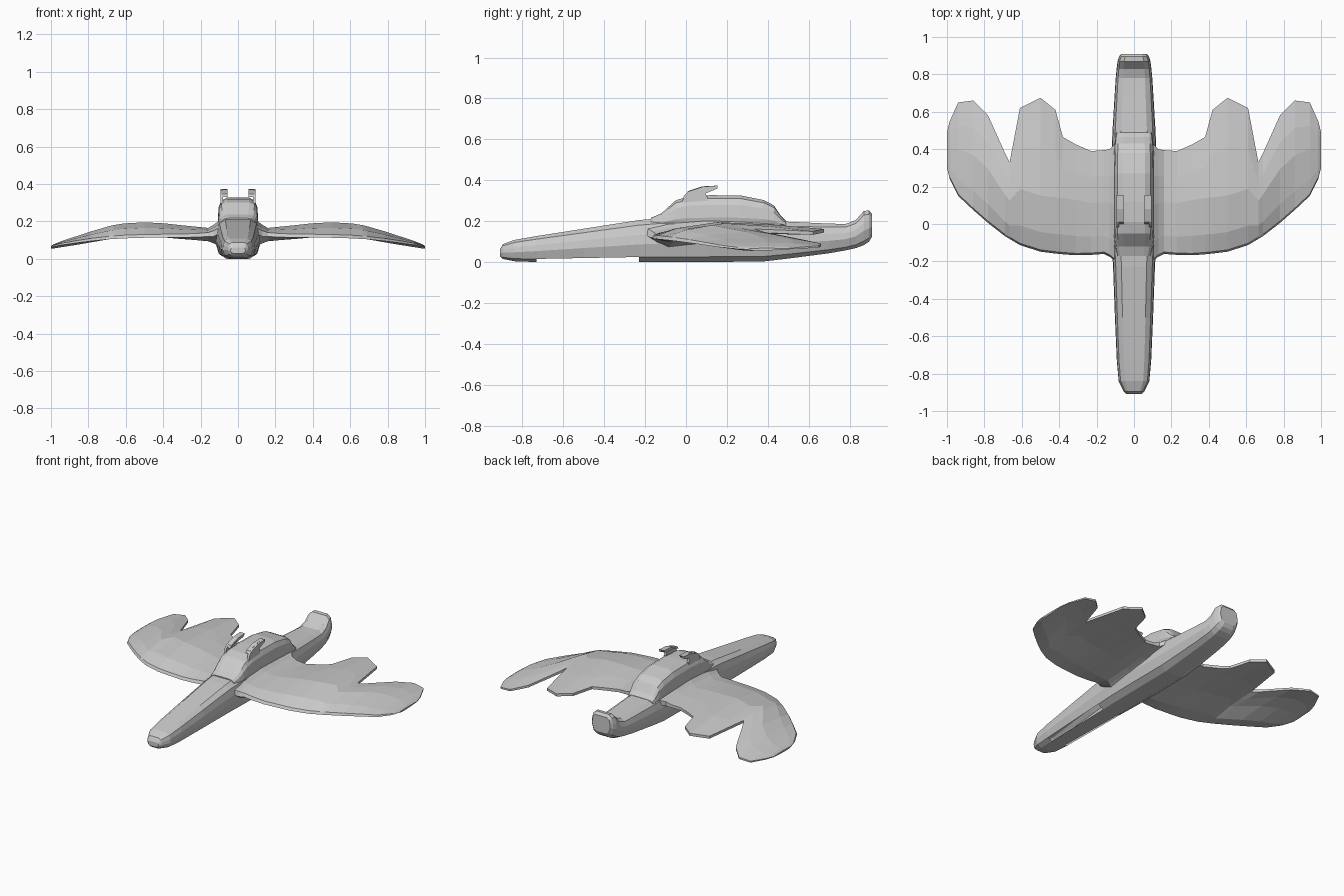
import bpy, bmesh


def finish(bm, name, mirror=False):
    bmesh.ops.recalc_face_normals(bm, faces=bm.faces)
    me = bpy.data.meshes.new(name)
    bm.to_mesh(me)
    bm.free()
    ob = bpy.data.objects.new(name, me)
    bpy.context.collection.objects.link(ob)
    if mirror:
        ob.modifiers.new("Mirror", 'MIRROR').use_mirror_merge = False
    return ob


def loft(rings):
    # Skin closed rings of points and cap both ends
    bm = bmesh.new()
    vs = [[bm.verts.new(p) for p in r] for r in rings]
    n = len(vs[0])
    for a, b in zip(vs, vs[1:]):
        for i in range(n):
            j = (i + 1) % n
            bm.faces.new((a[i], a[j], b[j], b[i]))
    bm.faces.new(vs[0])
    bm.faces.new(vs[-1])
    return bm


def hull_rings(stations, half):
    rings = []
    for y, w, zb, zt in stations:
        right = [(u * w, y, zb + v * (zt - zb)) for u, v in half]
        rings.append(right + [(-x, yy, z) for x, yy, z in reversed(right)])
    return rings


# Fuselage: y, half width, bottom z, top z
body = [(-.91, .04, .028, .06), (-.895, .055, .015, .088), (-.84, .082, .004, .108),
        (-.73, .092, 0, .127), (-.5, .102, 0, .163), (-.23, .112, 0, .205),
        (-.12, .118, 0, .215), (.1, .122, 0, .215), (.38, .12, .003, .205),
        (.5, .115, .017, .197), (.7, .103, .043, .188), (.78, .098, .057, .186),
        (.83, .093, .068, .205), (.87, .088, .083, .25), (.895, .08, .1, .252),
        (.91, .068, .125, .235)]
half = [(.5, 0), (.84, .12), (1, .42), (.97, .65), (.87, .88), (.6, 1)]
bm = loft(hull_rings(body, half))
# Open slots along the lower sides of the nose
slots = []
for f in bm.faces:
    c = f.calc_center_median()
    if -.72 < c.y < -.24 and .004 < c.z < .015 and abs(c.x) > .04:
        slots.append(f)
bmesh.ops.delete(bm, geom=slots, context='FACES')
finish(bm, "fuselage")

# Canopy
canopy = [(-.17, .09, .17, .217), (-.12, .1, .17, .238), (-.085, .105, .17, .27),
          (-.05, .107, .17, .302), (.01, .108, .17, .32), (.12, .108, .17, .327),
          (.27, .108, .17, .325), (.38, .106, .17, .303), (.43, .104, .17, .277),
          (.465, .1, .17, .225), (.49, .095, .17, .2)]
finish(loft(hull_rings(canopy, [(.9, 0), (1, .3), (.95, .7), (.82, .9), (.55, 1)])), "canopy")

# Wing: x, leading y, trailing y, leading z, peak z, trailing z, thickness
wing = [(.1, -.2, .43, .165, .205, .185, .12),
        (.13, -.175, .4, .15, .182, .172, .085),
        (.16, -.16, .395, .14, .165, .16, .06),
        (.23, -.165, .39, .135, .172, .155, .055),
        (.31, -.167, .425, .132, .18, .158, .052),
        (.38, -.162, .465, .132, .188, .163, .05),
        (.42, -.158, .61, .131, .191, .162, .05),
        (.5, -.148, .675, .13, .195, .162, .05),
        (.61, -.113, .62, .126, .189, .15, .048),
        (.665, -.08, .33, .122, .18, .162, .046),
        (.69, -.065, .38, .12, .174, .148, .045),
        (.78, .005, .58, .11, .148, .108, .042),
        (.86, .075, .66, .098, .122, .09, .036),
        (.94, .15, .65, .084, .096, .08, .028),
        (.985, .24, .55, .072, .078, .072, .02),
        (1.0, .3, .49, .066, .068, .066, .012)]
rings = []
for x, y0, y1, z0, zp, z1, t in wing:
    yp = min(y0 + .3, (y0 + y1) / 2)
    ya, yb = y0 + .35 * (yp - y0), (yp + y1) / 2
    za, zb = z0 + .55 * (zp - z0), zp - .35 * (zp - z1)
    e = min(t * .35, .03)
    rings.append([(x, y0, z0 - e), (x, y0 + .01, z0), (x, ya, za), (x, yp, zp),
                  (x, yb, zb), (x, y1, z1), (x, y1, z1 - e), (x, yb, zb - t * .7),
                  (x, yp, zp - t), (x, ya, za - t)])
finish(loft(rings), "wing", True)


def plate(name, pts, x0, x1):
    # Side profile extruded across x, mirrored
    finish(loft([[(x, y, z) for y, z in pts] for x in (x0, x1)]), name, True)


# Roof fins: upright blade with a swept top flange
plate("fin_blade", [(-.02, .29), (.1, .29), (.105, .315), (.095, .335), (.155, .36),
                    (.155, .374), (.08, .368), (.01, .345), (-.01, .325)], .08, .094)
plate("fin_flange", [(.0, .33), (.05, .348), (.14, .355), (.155, .374),
                     (.08, .37), (.01, .347)], .057, .082)
